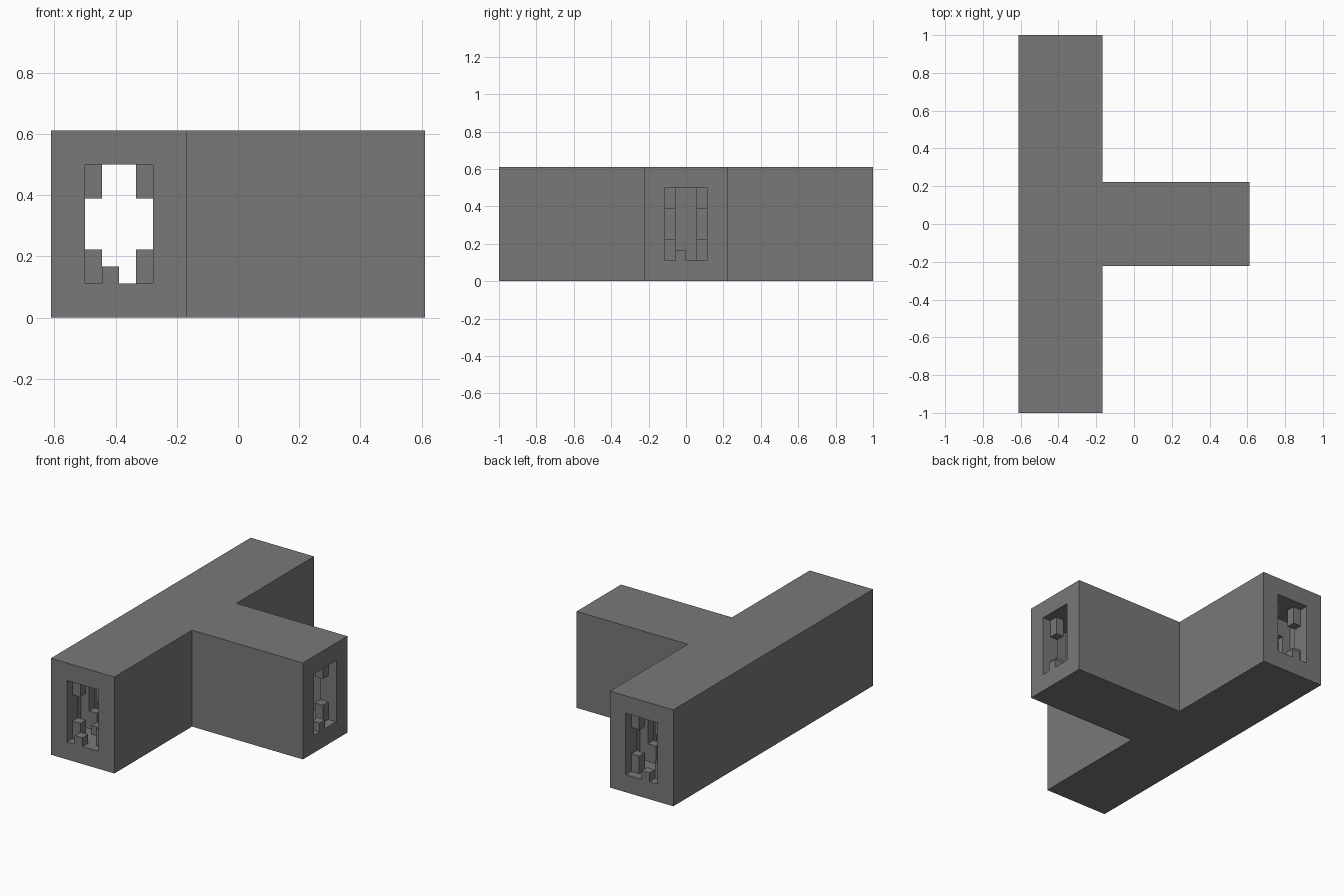
import bpy, bmesh
from mathutils import Matrix, Vector

U = 1 / 18  # size of one building block

cube = bpy.data.objects.get("Cube")
if cube:
    bpy.data.objects.remove(cube, do_unlink=True)

stone = bpy.data.materials.new("grey_stone")
stone.use_nodes = True
stone.diffuse_color = (0.19, 0.19, 0.19, 1)
stone.node_tree.nodes["Principled BSDF"].inputs["Base Color"].default_value = (0.19, 0.19, 0.19, 1)


def boxes(name, spans):
    """One object made of boxes, each given as (x0, x1, y0, y1, z0, z1) in blocks."""
    bm = bmesh.new()
    for x0, x1, y0, y1, z0, z1 in spans:
        mid = Vector((x0 + x1, y0 + y1, z0 + z1)) * U / 2
        size = Vector((x1 - x0, y1 - y0, z1 - z0)) * U
        bmesh.ops.create_cube(bm, size=1, matrix=Matrix.LocRotScale(mid, None, size))
    mesh = bpy.data.meshes.new(name)
    bm.to_mesh(mesh)
    bm.free()
    mesh.materials.append(stone)
    obj = bpy.data.objects.new(name, mesh)
    bpy.context.collection.objects.link(obj)
    return obj


def carve(body, name, spans):
    """Subtract boxes from the body and drop the cutter."""
    cutter = boxes(name, spans)
    cutter.hide_render = True
    mod = body.modifiers.new(name, "BOOLEAN")
    mod.operation = "DIFFERENCE"
    mod.solver = "EXACT"
    mod.object = cutter
    bpy.context.view_layer.objects.active = body
    bpy.ops.object.modifier_apply(modifier=name)
    bpy.data.objects.remove(cutter, do_unlink=True)


# T-shaped outer body
outline = [(-11, -18), (-3, -18), (-3, -4), (11, -4), (11, 4), (-3, 4), (-3, 18), (-11, 18)]
bm = bmesh.new()
base = bm.faces.new([bm.verts.new((x * U, y * U, 0)) for x, y in outline])
top = bmesh.ops.extrude_face_region(bm, geom=[base])
bmesh.ops.translate(bm, verts=[g for g in top["geom"] if isinstance(g, bmesh.types.BMVert)], vec=(0, 0, 11 * U))
bmesh.ops.recalc_face_normals(bm, faces=bm.faces)
mesh = bpy.data.meshes.new("tunnel_body")
bm.to_mesh(mesh)
bm.free()
mesh.materials.append(stone)
body = bpy.data.objects.new("tunnel_body", mesh)
bpy.context.collection.objects.link(body)

# Hollow passages and the niches between the wall blocks
alcoves, corners, steps = [], [], []
for side in (-1, 1):
    for d in range(2, 15, 3):
        lo, hi = sorted((side * (18 - d), side * (16 - d)))
        alcoves.append((-10, -8.5, lo, hi, 2, 9))
        if d < 14:
            alcoves.append((-5.5, -4, lo, hi, 2, 9))
            lo, hi = sorted((side * 1.5, side * 3))
            alcoves.append((9 - d, 11 - d, lo, hi, 2, 9))
alcoves.append((-10, -8.5, -1, 1, 2, 9))
carve(body, "long_passage", [(-9, -5, -19, 19, 2, 9)])
carve(body, "side_passage", [(-6, 12, -2, 2, 2, 9)])
carve(body, "wall_niches", alcoves)

# Corner blocks along the passages, low and high, and the single floor steps
for d in range(1, 17, 3):
    for z0, z1 in ((2, 4), (7, 9)):
        for side in (-1, 1):
            y0, y1 = sorted((side * (18 - d), side * (17 - d)))
            corners.append((-9, -8, y0, y1, z0, z1))
            if d < 16:
                corners.append((-6, -5, y0, y1, z0, z1))
                y0, y1 = sorted((side, side * 2))
                corners.append((10 - d, 11 - d, y0, y1, z0, z1))
    e = d - 1
    steps += [(-8, -7, -18 + e, -17 + e, 2, 3), (-8, -7, 17 - e, 18 - e, 2, 3)]
    if d < 16:
        steps.append((10 - e, 11 - e, -1, 0, 2, 3))
boxes("corner_blocks", corners)
boxes("floor_steps", steps)
